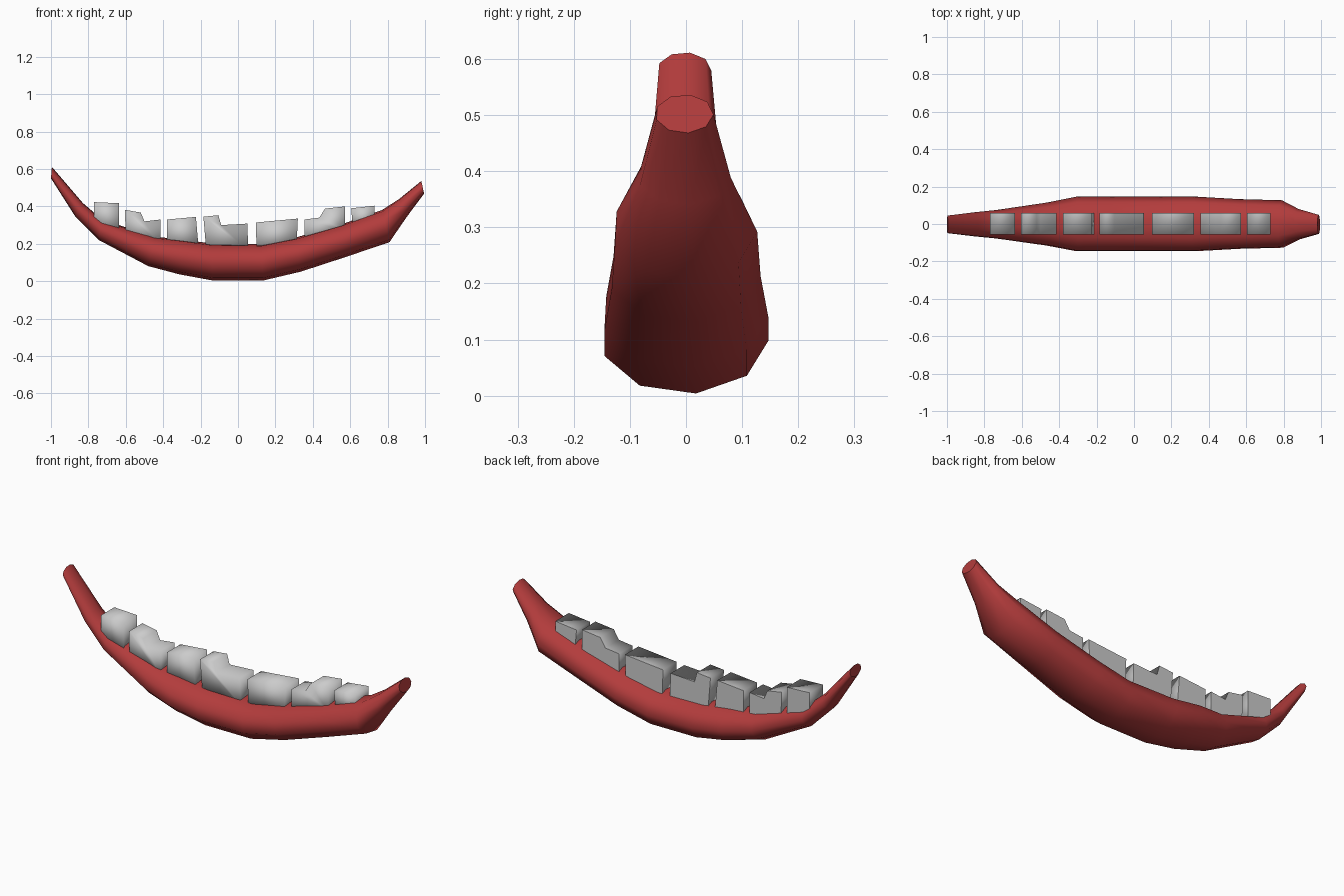
import bpy, bmesh, math

def finish(name, bm, mat=None):
    bmesh.ops.recalc_face_normals(bm, faces=bm.faces)
    mesh = bpy.data.meshes.new(name)
    bm.to_mesh(mesh)
    bm.free()
    obj = bpy.data.objects.new(name, mesh)
    bpy.context.collection.objects.link(obj)
    if mat:
        mesh.materials.append(mat)
    return obj

red = bpy.data.materials.new("gum_red")
red.diffuse_color = (0.45, 0.045, 0.045, 1)

# Gum: nine-sided sections, each (bottom x, bottom z, top x, top z, half width)
sections = [
    (-1.00, 0.55, -0.995, 0.612, 0.048),
    (-0.87, 0.345, -0.83, 0.42, 0.066),
    (-0.745, 0.22, -0.725, 0.33, 0.078),
    (-0.48, 0.08, -0.445, 0.24, 0.118),
    (-0.31, 0.035, -0.30, 0.225, 0.150),
    (-0.135, 0.003, -0.14, 0.204, 0.150),
    (0.135, 0.003, 0.125, 0.20, 0.150),
    (0.335, 0.05, 0.305, 0.235, 0.150),
    (0.58, 0.13, 0.545, 0.303, 0.136),
    (0.81, 0.208, 0.77, 0.383, 0.130),
    (0.90, 0.34, 0.86, 0.44, 0.083),
    (0.995, 0.468, 0.98, 0.537, 0.052),
]
SIDES = 9
bm = bmesh.new()
rings = []
for bx, bz, tx, tz, w in sections:
    ring = []
    for k in range(SIDES):
        a = math.radians(-2 + 360 * k / SIDES)
        t = 0.5 + 0.5 * math.sin(a)
        ring.append(bm.verts.new((bx + (tx - bx) * t,
                                  w * math.cos(a) - 0.003,
                                  bz + (tz - bz) * t)))
    rings.append(ring)
for r, s in zip(rings, rings[1:]):
    for k in range(SIDES):
        j = (k + 1) % SIDES
        bm.faces.new((r[k], r[j], s[j], s[k])).smooth = True
bm.faces.new(rings[0])
bm.faces.new(rings[-1])
finish("gum", bm, red)

# Teeth: front outlines as (x, z), extruded through the depth
teeth = [
    [(-0.77, 0.30), (-0.77, 0.423), (-0.635, 0.417), (-0.635, 0.24)],
    [(-0.60, 0.24), (-0.605, 0.382), (-0.52, 0.367), (-0.50, 0.32),
     (-0.415, 0.33), (-0.415, 0.19)],
    [(-0.38, 0.19), (-0.38, 0.33), (-0.225, 0.344), (-0.21, 0.17)],
    [(-0.17, 0.17), (-0.185, 0.345), (-0.105, 0.353), (-0.09, 0.30),
     (0.05, 0.308), (0.055, 0.16)],
    [(0.10, 0.16), (0.095, 0.314), (0.32, 0.335), (0.313, 0.19)],
    [(0.355, 0.20), (0.355, 0.33), (0.435, 0.34), (0.465, 0.388),
     (0.573, 0.40), (0.573, 0.27)],
    [(0.615, 0.28), (0.605, 0.39), (0.73, 0.404), (0.73, 0.32)],
]
FRONT, BACK = -0.056, 0.058
for n, outline in enumerate(teeth, 1):
    bm = bmesh.new()
    f = [bm.verts.new((x, FRONT, z)) for x, z in outline]
    b = [bm.verts.new((x, BACK, z)) for x, z in outline]
    bm.faces.new(f).smooth = True
    bm.faces.new(b)
    for k in range(len(f)):
        j = (k + 1) % len(f)
        bm.faces.new((f[k], f[j], b[j], b[k])).smooth = True
    finish(f"tooth_{n}", bm)
